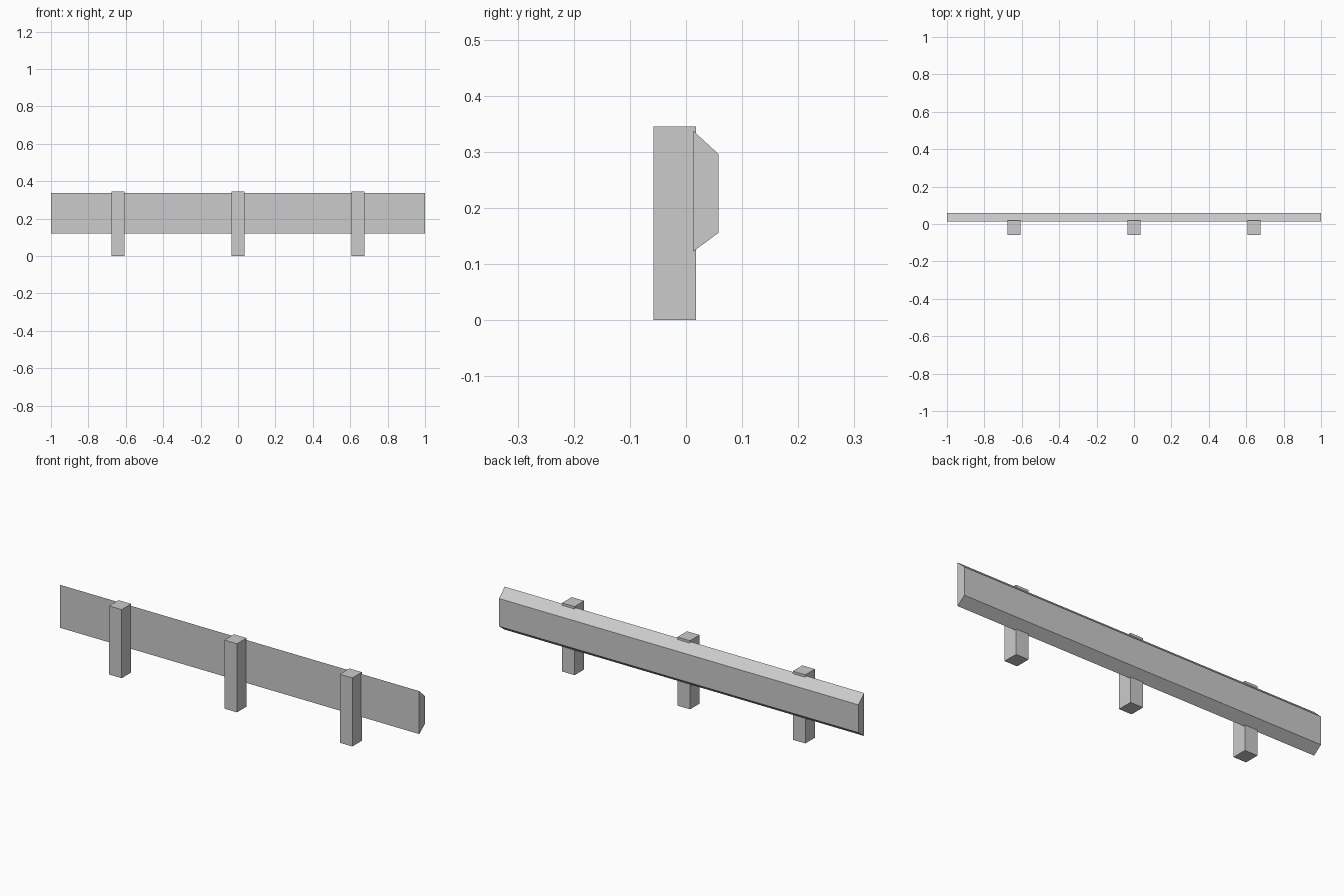
import bpy

if "Cube" in bpy.data.objects:
    bpy.data.objects.remove(bpy.data.objects["Cube"])


def extrude_x(name, profile, x0, x1):
    """Solid made by sweeping a (y, z) profile along x."""
    n = len(profile)
    verts = [(x, y, z) for x in (x0, x1) for y, z in profile]
    faces = [tuple(reversed(range(n))), tuple(range(n, 2 * n))]
    faces += [(i, (i + 1) % n, (i + 1) % n + n, i + n) for i in range(n)]
    mesh = bpy.data.meshes.new(name)
    mesh.from_pydata(verts, [], faces)
    obj = bpy.data.objects.new(name, mesh)
    bpy.context.collection.objects.link(obj)
    return obj


# Long rail with sloped upper and lower edges on the back side
extrude_x("rail", [(0.0125, 0.122), (0.058, 0.156), (0.058, 0.296), (0.0125, 0.338)], -1, 1)

# Three square posts, slightly taller than the rail
post_profile = [(-0.058, 0), (0.018, 0), (0.018, 0.345), (-0.058, 0.345)]
for label, x in (("left", -0.642), ("middle", 0), ("right", 0.642)):
    extrude_x(label + "_post", post_profile, x - 0.035, x + 0.035)
